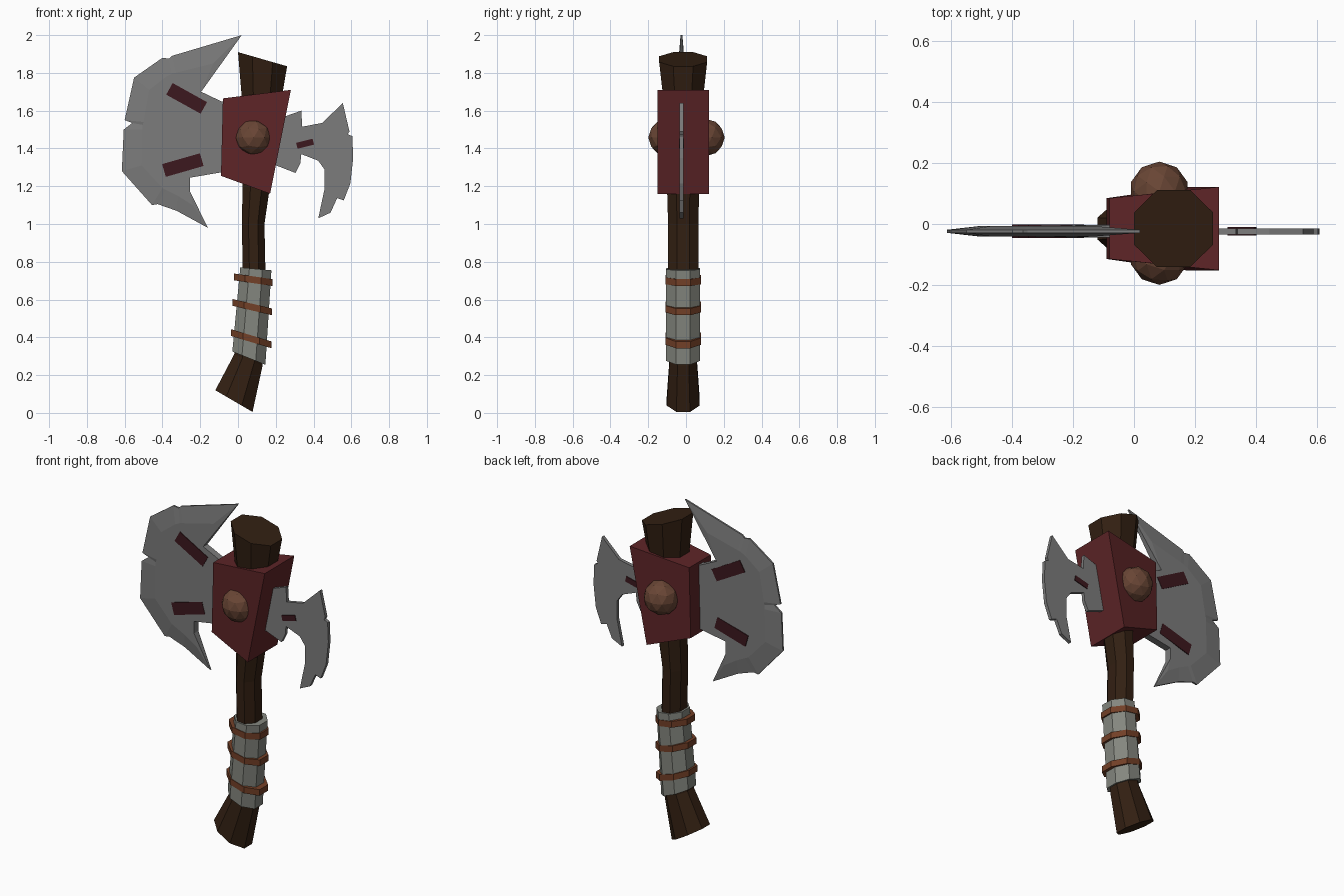
import bpy, bmesh
from math import cos, sin, pi, radians
from mathutils import Vector

if "Cube" in bpy.data.objects:
    bpy.data.objects.remove(bpy.data.objects["Cube"])

YC = -0.015   # handle centre in y
YB = -0.024   # blade centre in y


def mat(name, rgb):
    m = bpy.data.materials.new(name)
    m.diffuse_color = (*rgb, 1)
    m.use_nodes = True
    m.node_tree.nodes["Principled BSDF"].inputs["Base Color"].default_value = m.diffuse_color
    return m


WOOD = mat("dark_wood", (0.032, 0.014, 0.006))
RED = mat("red_paint", (0.11, 0.018, 0.02))
KNOB = mat("knob_brown", (0.14, 0.06, 0.035))
LEATHER = mat("leather", (0.17, 0.05, 0.02))
CLOTH = mat("cloth", (0.23, 0.24, 0.21))
STEEL = mat("steel", (0.2, 0.2, 0.2))
SLOT = mat("dark_inlay", (0.045, 0.009, 0.013))


def finish(name, verts, faces, material):
    me = bpy.data.meshes.new(name)
    me.from_pydata(verts, [], faces)
    bm = bmesh.new()
    bm.from_mesh(me)
    bmesh.ops.recalc_face_normals(bm, faces=bm.faces)
    bm.to_mesh(me)
    bm.free()
    me.materials.append(material)
    ob = bpy.data.objects.new(name, me)
    bpy.context.collection.objects.link(ob)
    return ob


def loft(name, sections, material, n=8):
    """Each section: left x, left z, right x, right z, half depth in y."""
    verts, faces = [], []
    k = 1 / cos(pi / n)
    for lx, lz, rx, rz, hy in sections:
        for i in range(n):
            a = 2 * pi * (i + 0.5) / n
            c, s = cos(a) * k, sin(a) * k
            verts.append(((lx + rx) / 2 + c * (rx - lx) / 2, YC + s * hy,
                          (lz + rz) / 2 + c * (rz - lz) / 2))
    for j in range(len(sections) - 1):
        for i in range(n):
            b, i2 = j * n, (i + 1) % n
            faces.append((b + i, b + i2, b + n + i2, b + n + i))
    faces.append(tuple(range(n)))
    faces.append(tuple(range(len(verts) - n, len(verts))))
    return finish(name, verts, faces, material)


def plate(name, outline, thick, material):
    """Flat outline in x/z; thick gives the half thickness for each point."""
    n = len(outline)
    verts = [(x, YB + s * t, z) for s in (-1, 1)
             for (x, z), t in zip(outline, thick)]
    faces = [tuple(range(n)), tuple(range(n, 2 * n))]
    faces += [(i, (i + 1) % n, n + (i + 1) % n, n + i) for i in range(n)]
    return finish(name, verts, faces, material)


# Bent handle
loft("handle", [
    (-0.12, 0.12, 0.077, 0.005, 0.087),
    (-0.02, 0.31, 0.13, 0.25, 0.072),
    (0.025, 0.77, 0.145, 0.76, 0.08),
    (0.02, 1.01, 0.14, 1.00, 0.08),
    (0.025, 1.20, 0.165, 1.17, 0.085),
    (0.02, 1.67, 0.23, 1.66, 0.105),
    (0.0, 1.91, 0.26, 1.835, 0.127)], WOOD)

# Cloth grip with three slanted straps
loft("grip_wrap", [(-0.03, 0.325, 0.145, 0.255, 0.09),
                   (0.012, 0.77, 0.177, 0.755, 0.09)], CLOTH)
for i, (lx, lz, rx, rz) in enumerate([(-0.022, 0.72, 0.182, 0.69),
                                      (-0.03, 0.585, 0.18, 0.535),
                                      (-0.037, 0.425, 0.178, 0.36)]):
    h = 0.018
    loft(f"grip_strap_{i + 1}", [(lx, lz - h, rx, rz - h, 0.094),
                                 (lx, lz + h, rx, rz + h, 0.094)], LEATHER)

# Skewed head block, deeper on the right
corners = [(-0.09, 1.255, 0.1), (0.17, 1.16, 0.137),
           (0.28, 1.71, 0.137), (-0.08, 1.665, 0.1)]
finish("head_block",
       [(x, YC + s * d, z) for s in (-1, 1) for x, z, d in corners],
       [(0, 1, 2, 3), (4, 5, 6, 7)] +
       [(i, (i + 1) % 4, 4 + (i + 1) % 4, 4 + i) for i in range(4)], RED)

# Faceted knobs front and back
for side, y in (("front", -0.102), ("back", 0.107)):
    bpy.ops.mesh.primitive_ico_sphere_add(subdivisions=2, radius=0.098,
                                          location=(0.083, y, 1.458))
    bpy.context.object.name = "knob_" + side
    bpy.context.object.data.materials.append(KNOB)

# Large blade: thin cutting edge, thicker body, bevel strip between them
edge = [(0.02, 2.0), (-0.35, 1.89), (-0.365, 1.875), (-0.40, 1.88),
        (-0.55, 1.775), (-0.60, 1.55), (-0.56, 1.535), (-0.605, 1.50),
        (-0.615, 1.28), (-0.455, 1.10), (-0.425, 1.105), (-0.325, 1.07),
        (-0.16, 0.98)]
inner = [(-0.13, 1.85), (-0.33, 1.80), (-0.35, 1.795), (-0.38, 1.78),
         (-0.47, 1.71), (-0.50, 1.54), (-0.505, 1.525), (-0.505, 1.50),
         (-0.51, 1.31), (-0.40, 1.19), (-0.38, 1.18), (-0.32, 1.15),
         (-0.24, 1.10)]
back = [(-0.255, 1.175), (-0.255, 1.245), (-0.05, 1.28),
        (-0.05, 1.645), (-0.09, 1.65), (-0.195, 1.70)]
ne, nb = len(edge), len(back)
n = 2 * ne + nb
pts = [(p, 0.005) for p in edge] + [(p, 0.017) for p in inner] + \
      [(p, 0.02) for p in back]
verts = [(x, YB + s * t, z) for s in (-1, 1) for (x, z), t in pts]
faces = []
for o in (0, n):
    faces += [(o + i, o + i + 1, o + ne + i + 1, o + ne + i)
              for i in range(ne - 1)]
    faces.append(tuple(range(o + ne, o + n)))
    faces.append((o, o + ne, o + n - 1))
    faces.append((o + ne - 1, o + 2 * ne, o + 2 * ne - 1))
rim = list(range(ne)) + list(range(2 * ne, n))
faces += [(a, b, n + b, n + a) for a, b in zip(rim, rim[1:] + rim[:1])]
finish("large_blade", verts, faces, STEEL)

# Small rear blade with a flange at its root
small = [(0.2, 1.535), (0.25, 1.57), (0.335, 1.60), (0.34, 1.515),
         (0.445, 1.535), (0.555, 1.64), (0.59, 1.49), (0.582, 1.475),
         (0.605, 1.465), (0.61, 1.35), (0.595, 1.215), (0.56, 1.125),
         (0.525, 1.137), (0.49, 1.06), (0.425, 1.03), (0.457, 1.18),
         (0.457, 1.29), (0.425, 1.335), (0.335, 1.37), (0.33, 1.32),
         (0.305, 1.27), (0.15, 1.33)]
plate("small_blade", small, [0.01] * len(small), STEEL)

# Dark inlays on the blades
for name, x, z, length, width, deg, t in [
        ("inlay_upper", -0.272, 1.665, 0.208, 0.07, -29, 0.022),
        ("inlay_lower", -0.292, 1.312, 0.208, 0.07, 16, 0.022),
        ("inlay_small", 0.355, 1.425, 0.09, 0.032, 14, 0.014)]:
    c, s = cos(radians(deg)), sin(radians(deg))
    quad = [(x + u * length / 2 * c - v * width / 2 * s,
             z + u * length / 2 * s + v * width / 2 * c)
            for u, v in ((-1, -1), (1, -1), (1, 1), (-1, 1))]
    plate(name, quad, [t] * 4, SLOT)
